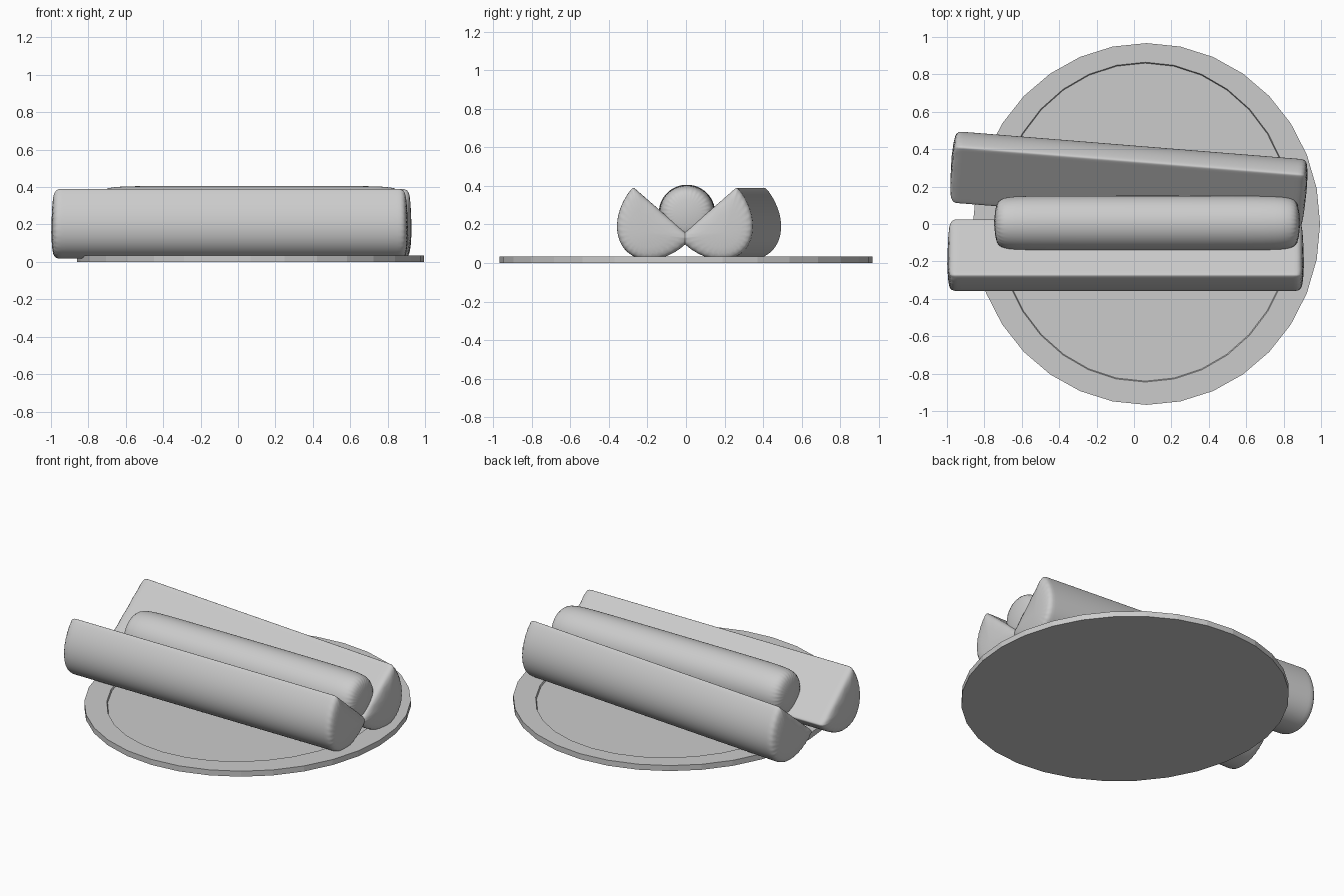
import bpy, bmesh
from math import cos, sin, pi, radians
from mathutils import Matrix, Vector

if "Cube" in bpy.data.objects:
    bpy.data.objects.remove(bpy.data.objects["Cube"])


def loft(name, rings):
    """Closed solid skinned through equal-count rings, with n-gon end caps."""
    bm = bmesh.new()
    vs = [[bm.verts.new(p) for p in r] for r in rings]
    n = len(vs[0])
    for a, b in zip(vs, vs[1:]):
        for i in range(n):
            j = (i + 1) % n
            bm.faces.new((a[i], a[j], b[j], b[i]))
    bm.faces.new(vs[0][::-1])
    bm.faces.new(vs[-1])
    bmesh.ops.recalc_face_normals(bm, faces=bm.faces[:])
    me = bpy.data.meshes.new(name)
    bm.to_mesh(me)
    bm.free()
    ob = bpy.data.objects.new(name, me)
    bpy.context.collection.objects.link(ob)
    return ob


def soften(ob):
    for p in ob.data.polygons:
        p.use_smooth = True
    m = ob.modifiers.new("Subdivision", 'SUBSURF')
    m.levels = m.render_levels = 2


def bun_half(name, side):
    # cross-section: half ellipse below a slanted flat cut
    top, low = Vector((-0.275, 0.395)), Vector((0.03, 0.13))
    mid, u = (top + low) / 2, (top - low) / 2
    w = Vector((-u.y, u.x)).normalized()
    if w.y > 0:
        w = -w
    w *= 0.275
    prof = [mid + u * cos(pi * i / 20) + w * sin(pi * i / 20) for i in range(21)]
    prof += [mid + u * f for f in (-0.93, -0.4, 0.4, 0.93)]
    xs = (-1.0, -0.95, -0.85, -0.05, 0.76, 0.86, 0.91)
    rings = [[Vector((x, side * p.x, p.y)) for p in prof] for x in xs]
    ob = loft(name, rings)
    soften(ob)
    return ob


# plate: thin elliptical disc with a shallow well
def oval(cx, cy, rx, ry, z):
    return [(cx + rx * cos(2 * pi * i / 32), cy + ry * sin(2 * pi * i / 32), z)
            for i in range(32)]


loft("plate", [oval(0.067, 0, 0.928, 0.967, 0), oval(0.067, 0, 0.928, 0.967, 0.035),
               oval(0.06, 0.01, 0.79, 0.855, 0.035), oval(0.06, 0.01, 0.785, 0.85, 0.025)])

# bun halves, the back one splayed open
bun_half("front_bun", 1)
back = bun_half("back_bun", -1)
pivot = Matrix.Translation((0.75, 0, 0))
back.data.transform(pivot @ Matrix.Rotation(radians(-4.6), 4, 'Z') @ pivot.inverted())

# sausage
sections = ((-0.75, 0.118), (-0.68, 0.142), (-0.55, 0.147), (0.07, 0.147),
            (0.70, 0.147), (0.82, 0.142), (0.89, 0.118))
soften(loft("sausage", [[(x, 0.005 + r * cos(2 * pi * i / 32), 0.26 + r * sin(2 * pi * i / 32))
                         for i in range(32)] for x, r in sections]))
